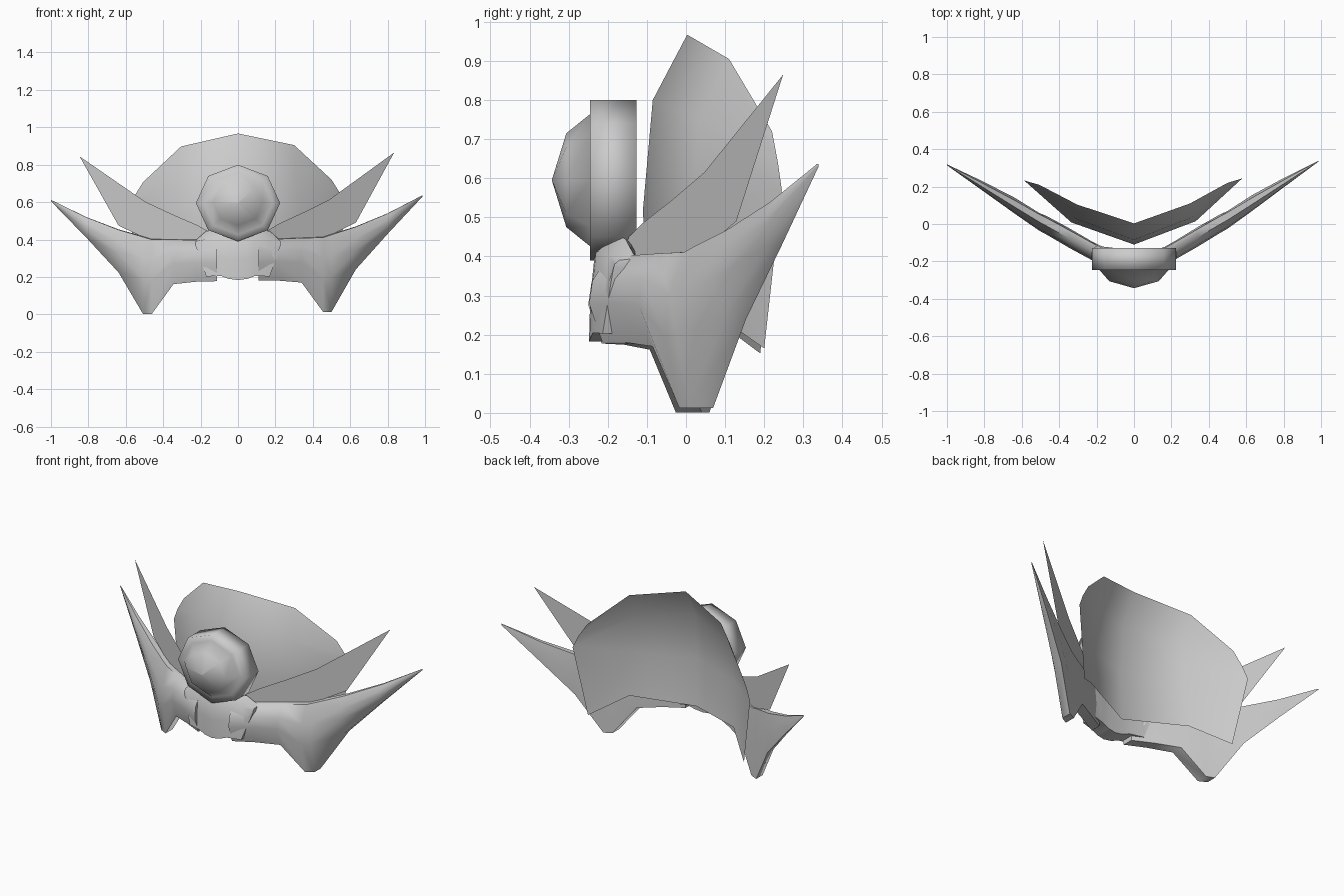
import bpy, math

if "Cube" in bpy.data.objects:
    bpy.data.objects.remove(bpy.data.objects["Cube"])


def make(name, verts, faces, angle=40):
    me = bpy.data.meshes.new(name)
    me.from_pydata(verts, [], faces)
    ob = bpy.data.objects.new(name, me)
    bpy.context.collection.objects.link(ob)
    bpy.ops.object.select_all(action='DESELECT')
    ob.select_set(True)
    bpy.context.view_layer.objects.active = ob
    bpy.ops.object.mode_set(mode='EDIT')
    bpy.ops.mesh.select_all(action='SELECT')
    bpy.ops.mesh.remove_doubles(threshold=0.001)
    bpy.ops.mesh.normals_make_consistent(inside=False)
    bpy.ops.object.mode_set(mode='OBJECT')
    bpy.ops.object.shade_smooth_by_angle(angle=math.radians(angle))
    return ob


def mirror(ob):
    # Mirror to the left, then give that side the slight tilt of the whole ornament
    m = ob.modifiers.new("mirror", 'MIRROR')
    m.use_clip = True
    bpy.ops.object.modifier_move_to_index(modifier=m.name, index=0)
    bpy.ops.object.modifier_apply(modifier=m.name)
    for v in ob.data.vertices:
        if v.co.x < 0:
            v.co.z += .025 * v.co.x
            v.co.y += .02 * v.co.x
            v.co.x *= 1.014
    return ob


def loft(rings, closed=True, caps=True):
    n = len(rings[0])
    verts = [v for r in rings for v in r]
    faces = [(a * n + i, a * n + (i + 1) % n, (a + 1) * n + (i + 1) % n, (a + 1) * n + i)
             for a in range(len(rings) - 1) for i in range(n if closed else n - 1)]
    if caps:
        faces += [tuple(range(n)), tuple(range((len(rings) - 1) * n, len(rings) * n))]
    return verts, faces


# Thick swept wing: cross-sections along x as (x, top z, bottom z, front bulge, back offset)
def lean(x):
    return -0.14 + (x - 0.15) * 0.57


stations = [(.11, .40, .18, .085, .01), (.22, .405, .18, .09, .01), (.34, .41, .17, .09, .015),
            (.455, .415, .013, .085, .015), (.50, .43, .013, .085, .01),
            (.63, .47, .24, .065, .02), (.80, .54, .43, .035, .015), (.987, .637, .63, .003, .002)]
rings = []
for x, top, bot, f, b in stations:
    h, y = top - bot, lean(x)
    rings.append([(x, y + b * .3, top), (x, y - f * .45, top - .01 * h),
                  (x, y - f * .9, top - .28 * h), (x, y - f, top - .55 * h),
                  (x, y - f * .6, bot), (x, y + b, bot), (x, y + b, top - .5 * h)])
mirror(make("wing", *loft(rings), angle=60))

# Thin flat blade behind each wing
blade = [(.13, .41), (.16, .45), (.22, .485), (.35, .545), (.49, .615), (.835, .865), (.63, .49),
         (.45, .40), (.25, .38)]
mirror(make("rear_blade", [(x, -.14 + (x - .17) * .584, z) for x, z in blade],
            [tuple(range(len(blade)))]))

# Curved, folded back shell: columns from the centre outwards
shell = [
    [(0, .003, .967), (0, -.085, .80), (0, -.11, .52), (0, -.10, .24)],
    [(.30, .11, .905), (.31, .035, .75), (.33, .015, .52), (.34, .05, .27)],
    [(.50, .22, .72), (.55, .235, .64), (.58, .245, .57), (.51, .20, .165)],
]
mirror(make("back_shell", *loft(shell, closed=False, caps=False), angle=60))

# Central clasp joining the wings: sections from left to right as (x, top z, bottom z)
half = [(0, .46, .183), (.05, .46, .19), (.09, .458, .205), (.17, .445, .203), (.228, .395, .37)]
rings = []
for x, top, bot in [(-x, t, b) for x, t, b in half[:0:-1]] + half:
    y, h = -.245 + 1.2 * x * x, top - bot
    rings.append([(x, y + .055, top), (x, y + .012, top - .18 * h), (x, y, bot + .4 * h),
                  (x, y - .003, bot), (x, y + .09, bot), (x, -.13, top - .1 * h)])
make("centre_clasp", *loft(rings), angle=50)

# Eight-sided gem with a rim and a faceted dome
profile = [(.205, -.127), (.225, -.127), (.225, -.246), (.185, -.246), (.132, -.306), (.001, -.343)]
rings = []
for r, y in profile:
    rings.append([(r * math.sin(i * math.pi / 4), y, .595 + .91 * r * math.cos(i * math.pi / 4))
                  for i in range(8)])
make("round_gem", *loft(rings), angle=100)
